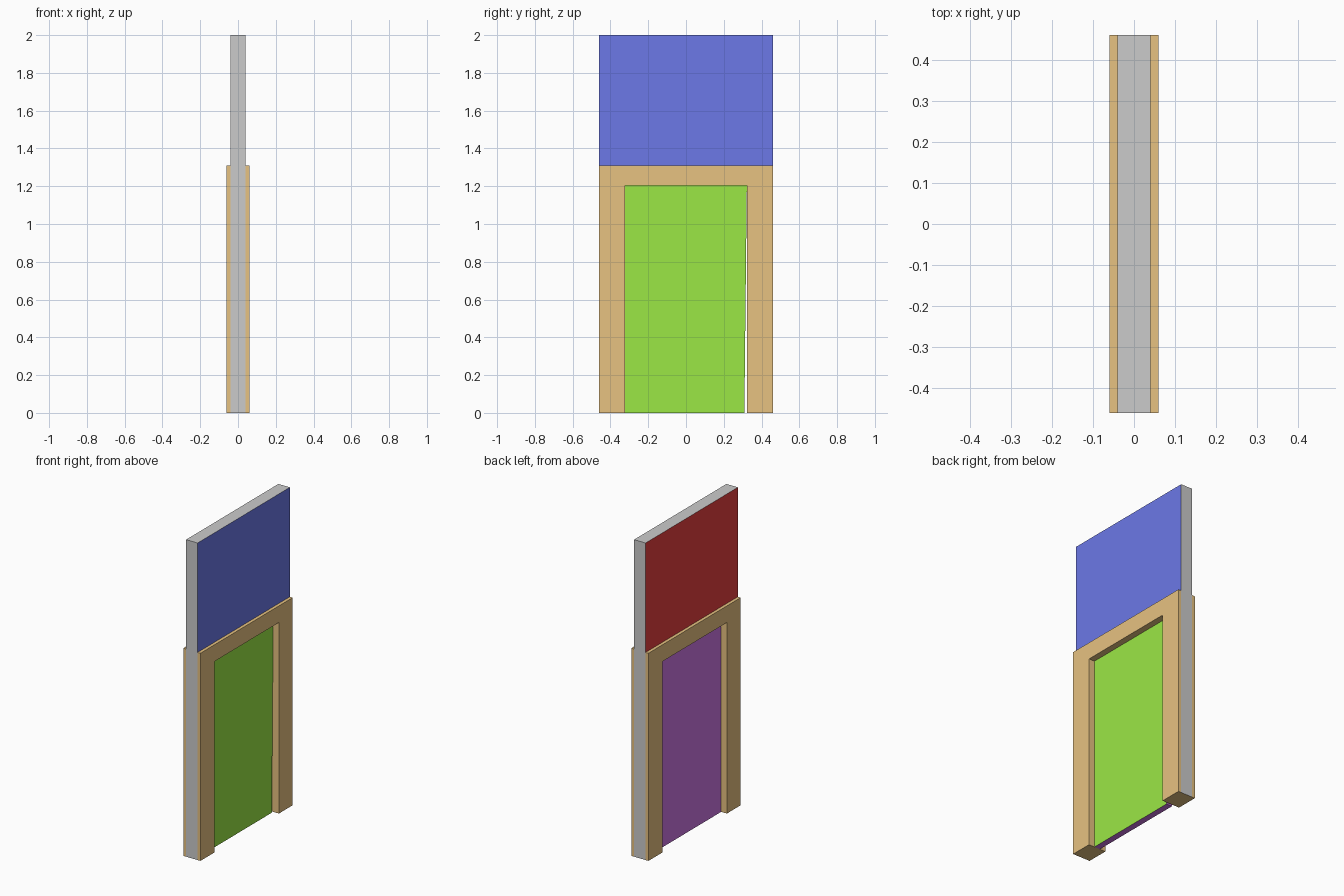
import bpy, bmesh
from mathutils import Vector

if "Cube" in bpy.data.objects:
    bpy.data.objects.remove(bpy.data.objects["Cube"])


def material(name, rgb):
    m = bpy.data.materials.new(name)
    m.diffuse_color = (*rgb, 1)
    m.use_nodes = True
    m.node_tree.nodes["Principled BSDF"].inputs["Base Color"].default_value = m.diffuse_color
    return m


grey = None
wood = material("wood", (0.8, 0.54, 0.22))
blue = material("blue", (0.15, 0.19, 0.8))
red = material("red", (0.8, 0.05, 0.05))
green = material("green", (0.33, 0.8, 0.06))
purple = material("purple", (0.61, 0.18, 0.78))

W, WALL, TRIM, DOOR = 0.46, 0.04, 0.06, 0.02   # half width, half depths
OPEN, OPEN_TOP, TRIM_TOP, TOP = 0.322, 1.205, 1.31, 2.0


def prism(profile, half):
    """Extrude a (y, z) outline symmetrically along x."""
    bm = bmesh.new()
    face = bm.faces.new([bm.verts.new((-half, y, z)) for y, z in profile])
    ext = bmesh.ops.extrude_face_region(bm, geom=[face])
    moved = [g for g in ext["geom"] if isinstance(g, bmesh.types.BMVert)]
    bmesh.ops.translate(bm, verts=moved, vec=(2 * half, 0, 0))
    bmesh.ops.recalc_face_normals(bm, faces=bm.faces)
    return bm


def finish(name, bm, mats, pick):
    """Store the mesh, choosing a material slot for each face."""
    bm.normal_update()
    for f in bm.faces:
        f.material_index = pick(f.normal, f.calc_center_median())
    me = bpy.data.meshes.new(name)
    bm.to_mesh(me)
    bm.free()
    for m in mats:
        me.materials.append(m)
    ob = bpy.data.objects.new(name, me)
    bpy.context.collection.objects.link(ob)
    return ob


def by_side(n, c):
    return 1 if n.x > 0.5 else 2 if n.x < -0.5 else 0


# Upper wall, open underneath where it meets the frame
bm = prism([(-W, TRIM_TOP), (W, TRIM_TOP), (W, TOP), (-W, TOP)], WALL)
bmesh.ops.delete(bm, geom=[f for f in bm.faces if f.normal.z < -0.5], context='FACES')
finish("upper_wall", bm, [grey, blue, red], by_side)

# Door frame, with the wall ends showing as grey strips between the trims
bm = prism([(-W, 0), (-OPEN, 0), (-OPEN, OPEN_TOP), (OPEN, OPEN_TOP),
            (OPEN, 0), (W, 0), (W, TRIM_TOP), (-W, TRIM_TOP)], TRIM)
for x in (-WALL, WALL):
    bmesh.ops.bisect_plane(bm, geom=bm.verts[:] + bm.edges[:] + bm.faces[:],
                           plane_co=(x, 0, 0), plane_no=(1, 0, 0))
bm.normal_update()
covered = [f for f in bm.faces
           if f.normal.z > 0.5 and abs(f.calc_center_median().x) < WALL / 2]
bmesh.ops.delete(bm, geom=covered, context='FACES')
finish("door_frame", bm, [grey, wood],
       lambda n, c: 0 if abs(n.y) > 0.5 and abs(c.y) > W - 0.01 and abs(c.x) < WALL / 2 else 1)

# Door leaf, slightly narrower at the bottom of its free edge
bm = prism([(-OPEN, 0), (0.309, 0), (OPEN, OPEN_TOP), (-OPEN, OPEN_TOP)], DOOR)
finish("door_leaf", bm, [purple, green, purple], by_side)
